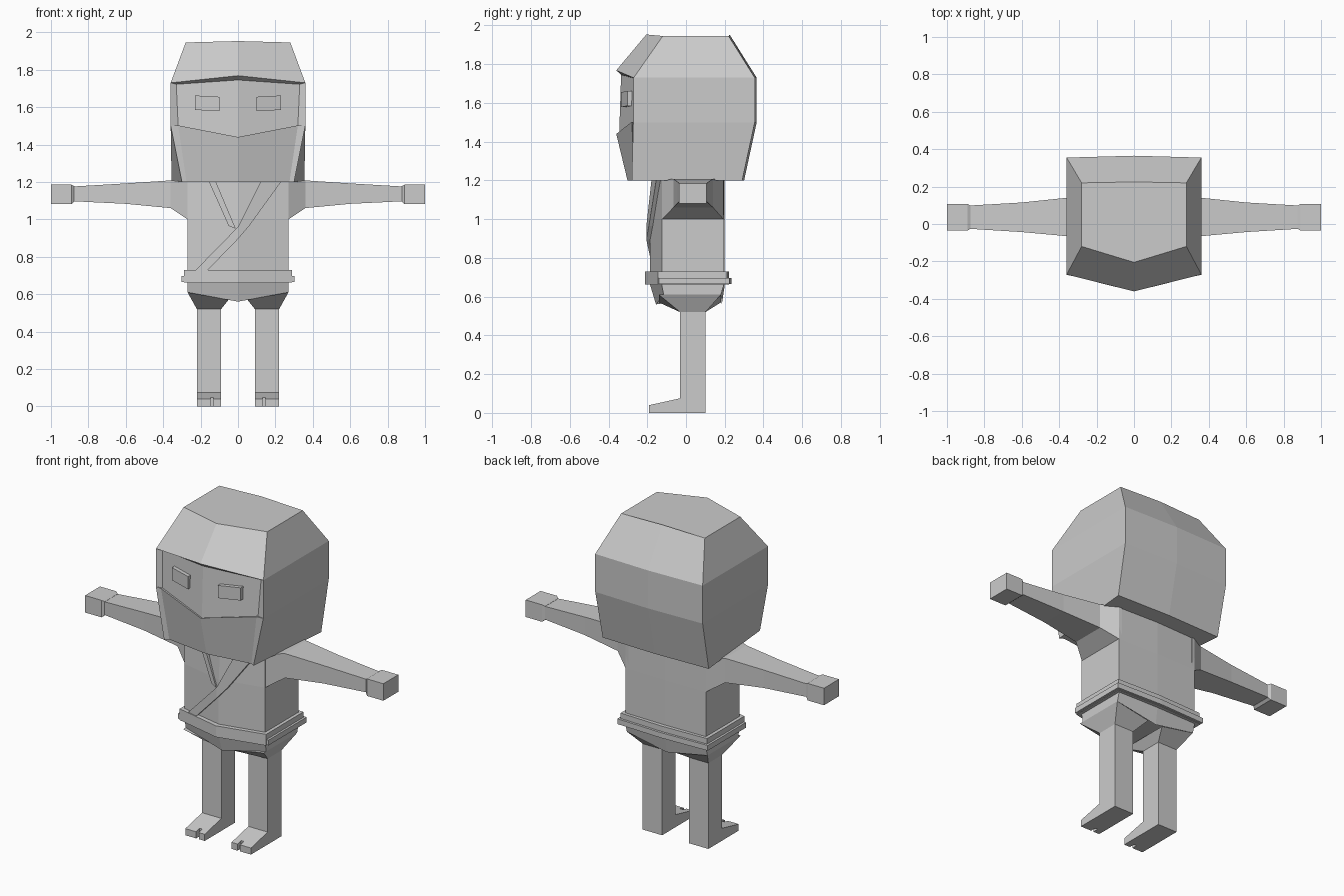
import bpy, bmesh

if "Cube" in bpy.data.objects:
    bpy.data.objects.remove(bpy.data.objects["Cube"])

grey = bpy.data.materials.new("plain_grey")
grey.diffuse_color = (0.6, 0.6, 0.6, 1)
grey.use_nodes = True
grey.node_tree.nodes["Principled BSDF"].inputs["Base Color"].default_value = grey.diffuse_color


def finish(name, bm):
    bmesh.ops.remove_doubles(bm, verts=bm.verts, dist=0.0002)
    bmesh.ops.dissolve_degenerate(bm, edges=bm.edges, dist=0.0002)
    bmesh.ops.recalc_face_normals(bm, faces=bm.faces)
    me = bpy.data.meshes.new(name)
    bm.to_mesh(me)
    bm.free()
    me.materials.append(grey)
    ob = bpy.data.objects.new(name, me)
    bpy.context.collection.objects.link(ob)
    return ob


def loft(name, rings):
    """Skin a stack of equal-length rings and cap both ends."""
    bm = bmesh.new()
    rows = [[bm.verts.new(p) for p in r] for r in rings]
    n = len(rows[0])
    for a, b in zip(rows, rows[1:]):
        for i in range(n):
            j = (i + 1) % n
            bm.faces.new((a[i], a[j], b[j], b[i]))
    bm.faces.new(rows[0])
    bm.faces.new(rows[-1])
    return finish(name, bm)


def sym(half):
    """Close a half ring; its first and last points lie on x = 0."""
    return half + [(-x, y, z) for x, y, z in half[-2:0:-1]]


def body_ring(z, x, back_c, back, front, front_c, dz=0):
    return sym([(0, back_c, z + dz), (x, back, z), (x, front, z), (0, front_c, z + dz)])


def plate(name, polys, yfun, t):
    """Raised strip or plate on the front; polys share edges in (x, z)."""
    bm = bmesh.new()
    for poly in polys:
        bm.faces.new([bm.verts.new((x, yfun(x) + 0.012, z)) for x, z in poly])
    bmesh.ops.remove_doubles(bm, verts=bm.verts, dist=0.0002)
    ext = bmesh.ops.extrude_face_region(bm, geom=bm.faces[:], use_keep_orig=True)
    for v in ext["geom"]:
        if isinstance(v, bmesh.types.BMVert):
            v.co.y -= t + 0.012
    return finish(name, bm)


# Hooded head: back centre, back corner, hood edge, recessed edge, front centre
loft("hooded_head", [sym(r) for r in (
    [(0, .225, 1.953), (.28, .22, 1.945), (.28, -.12, 1.945), (.26, -.126, 1.946), (0, -.205, 1.953)],
    [(0, .365, 1.73), (.36, .355, 1.73), (.36, -.27, 1.73), (.33, -.278, 1.733), (0, -.36, 1.768)],
    [(0, .365, 1.73), (.36, .355, 1.73), (.36, -.27, 1.73), (.33, -.25, 1.722), (0, -.335, 1.745)],
    [(0, .365, 1.5), (.36, .355, 1.5), (.36, -.272, 1.5), (.32, -.265, 1.5), (0, -.345, 1.435)],
    [(0, .365, 1.5), (.36, .355, 1.5), (.36, -.272, 1.5), (.32, -.28, 1.502), (0, -.36, 1.44)],
    [(0, .30, 1.2), (.355, .29, 1.2), (.30, -.28, 1.2), (.275, -.265, 1.2), (0, -.302, 1.2)],
)])

# Torso and pelvis
loft("torso", [
    body_ring(1.2, .27, .2, .19, -.125, -.17),
    body_ring(1.0, .27, .2, .195, -.125, -.185),
    body_ring(.70, .27, .2, .195, -.125, -.185),
])
loft("pelvis", [
    body_ring(.70, .27, .2, .195, -.125, -.185),
    body_ring(.66, .27, .2, .195, -.125, -.185),
    body_ring(.61, .27, .185, .18, -.115, -.155, -.05),
])

# Belt with a thinner cord around the sides and back
loft("belt", [body_ring(z, .29, .222, .212, -.145, -.212) for z in (.73, .662)])
loft("belt_cord", [body_ring(z, .303, .236, .225, -.14, -.19) for z in (.697, .665)])


# Crossed jacket front
def chest(x):
    return -.183 + .06 * abs(x) / .27


plate("sash", [
    [(.23, 1.2), (.12, 1.2), (0, .96), (0, .895), (.06, .965)],
    [(0, .96), (-.235, .72), (-.17, .72), (0, .895)],
], chest, .022)
plate("lapel", [[(-.155, 1.2), (-.118, 1.2), (-.012, .95), (-.05, .965)]], chest, .012)


def face_y(x):
    return -.34 + .085 * abs(x) / .33


def box_ring(x, y0, y1, z0, z1):
    return [(x, y0, z0), (x, y1, z0), (x, y1, z1), (x, y0, z1)]


def flat_ring(x0, x1, y0, y1, z0, z1=None):
    z1 = z0 if z1 is None else z1
    return [(x0, y0, z0), (x1, y0, z1), (x1, y1, z1), (x0, y1, z0)]


for side, s in (("left", 1), ("right", -1)):
    # Eye
    plate(side + "_eye", [[(s * .10, 1.578), (s * .23, 1.585), (s * .23, 1.662), (s * .10, 1.655)]],
          face_y, .022)

    # Arm and hand
    loft(side + "_arm", [box_ring(s * x, *d) for x, *d in (
        (.25, -.125, .195, .99, 1.2),
        (.27, -.123, .193, 1.0, 1.2),
        (.36, -.065, .14, 1.06, 1.208),
        (.60, -.043, .115, 1.083, 1.192),
        (.89, -.025, .098, 1.097, 1.175))])
    loft(side + "_hand", [box_ring(s * x, *d) for x, *d in (
        (.875, -.025, .098, 1.095, 1.177),
        (.89, -.036, .107, 1.082, 1.185),
        (1.0, -.036, .107, 1.082, 1.185))])

    # Leg flaring into the hip
    loft(side + "_leg", [
        flat_ring(s * .05, s * .27, -.14, .18, .57, .61),
        flat_ring(s * .09, s * .22, -.03, .1, .52),
        flat_ring(s * .09, s * .22, -.03, .1, 0)])

    # Foot with split toe
    plan = [(.09, -.03), (.22, -.03), (.22, -.19), (.148, -.19),
            (.148, -.155), (.13, -.155), (.13, -.19), (.09, -.19)]
    loft(side + "_foot", [
        [(s * x, y, 0) for x, y in plan],
        [(s * x, y, .04 + (y + .19) * .22) for x, y in plan]])
